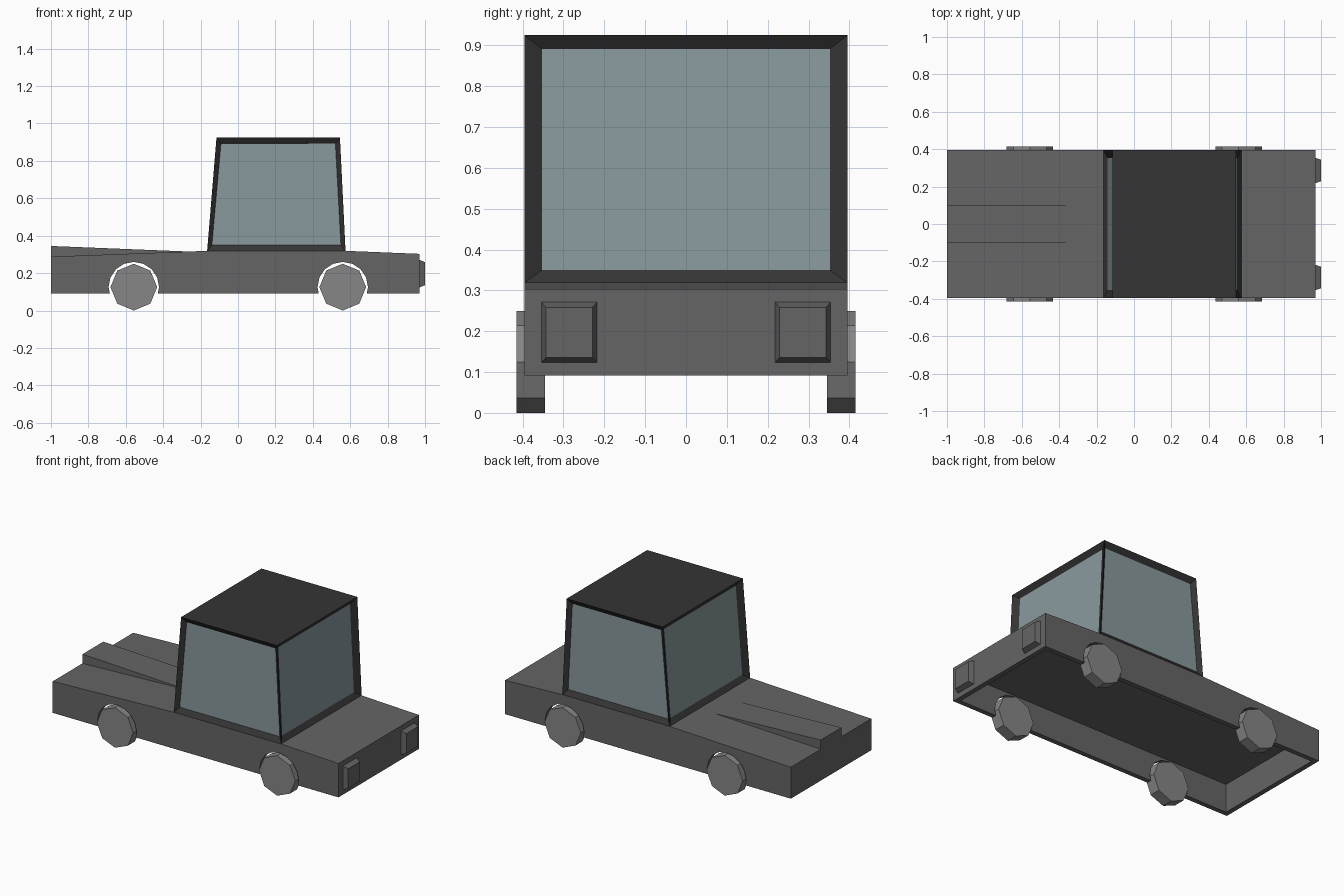
import bpy, bmesh, math
from mathutils import Matrix, Vector

if "Cube" in bpy.data.objects:
    bpy.data.objects.remove(bpy.data.objects["Cube"])


def material(name, rgb):
    m = bpy.data.materials.new(name)
    m.diffuse_color = (*rgb, 1)
    m.use_nodes = True
    m.node_tree.nodes["Principled BSDF"].inputs["Base Color"].default_value = m.diffuse_color
    return m


PAINT = material("grey_paint", (0.13, 0.13, 0.13))
DARK = material("dark_frame", (0.035, 0.035, 0.035))
RUBBER = material("wheel_grey", (0.24, 0.24, 0.24))
GLASS = material("glass", (0.25, 0.32, 0.34))


def finish(bm, name, *mats):
    bmesh.ops.recalc_face_normals(bm, faces=bm.faces)
    me = bpy.data.meshes.new(name)
    bm.to_mesh(me)
    bm.free()
    ob = bpy.data.objects.new(name, me)
    bpy.context.collection.objects.link(ob)
    for m in mats:
        me.materials.append(m)
    return ob


def extrude_profile(points, half_width):
    """Side profile (x, z) extruded symmetrically along y."""
    bm = bmesh.new()
    face = bm.faces.new([bm.verts.new((x, -half_width, z)) for x, z in points])
    new = bmesh.ops.extrude_face_region(bm, geom=[face])["geom"]
    verts = [v for v in new if isinstance(v, bmesh.types.BMVert)]
    bmesh.ops.translate(bm, verts=verts, vec=(0, 2 * half_width, 0))
    bmesh.ops.recalc_face_normals(bm, faces=bm.faces)
    return bm


def disc(x, y, z, radius, width, sides, turn=0):
    """Prism with its axis along y."""
    bm = bmesh.new()
    mat = (Matrix.Translation((x, y, z)) @ Matrix.Rotation(math.pi / 2, 4, 'X')
           @ Matrix.Rotation(turn, 4, 'Z'))
    bmesh.ops.create_cone(bm, cap_ends=True, segments=sides, radius1=radius,
                          radius2=radius, depth=width, matrix=mat)
    return bm


def cut(target, cutter):
    cutter.hide_render = True
    cutter.hide_viewport = True
    mod = target.modifiers.new("cut", 'BOOLEAN')
    mod.operation = 'DIFFERENCE'
    mod.solver = 'EXACT'
    mod.object = cutter


HALF = 0.396
AXLES = (-0.557, 0.56)

# Body shell, open underneath
body = finish(extrude_profile([(-1, 0.092), (0.97, 0.092), (0.97, 0.303), (0.575, 0.319),
                               (-0.165, 0.319), (-1, 0.288)], HALF), "body", PAINT)
cut(body, finish(extrude_profile([(-0.97, 0), (0.94, 0), (0.94, 0.268), (-0.97, 0.268)],
                                 HALF - 0.03), "hollow_cutter", PAINT))

# Wheels and arches
for i, x in enumerate(AXLES):
    end = ("front", "rear")[i]
    cut(body, finish(disc(x, 0, 0.125, 0.135, 1.0, 16), end + "_arch_cutter", PAINT))
    for side, sy in (("right", -1), ("left", 1)):
        finish(disc(x, sy * 0.38, 0.125, 0.125, 0.07, 8), f"{end}_{side}_wheel", RUBBER)

# Raised wedge on the hood
finish(extrude_profile([(-1, 0.28), (-0.28, 0.308), (-0.28, 0.316), (-1, 0.345)], 0.102),
       "hood_ridge", PAINT)

# Cabin with four recessed windows
bm = extrude_profile([(-0.165, 0.318), (0.575, 0.318), (0.545, 0.925), (-0.115, 0.925)], HALF)
windows = [f for f in bm.faces if abs(f.normal.z) < 0.5]
bmesh.ops.inset_individual(bm, faces=windows, thickness=0.046, depth=-0.022)
for f in windows:
    f.material_index = 1
    c = f.calc_center_median()
    faces_side = abs(f.normal.y) > 0.5
    scale = (1.025, 1, 1) if faces_side else (1, 0.97, 1)
    bmesh.ops.scale(bm, verts=f.verts, vec=scale, space=Matrix.Translation(-c))
finish(bm, "cabin", DARK, GLASS)

# Tail lights, tapering outwards
for side, sy in (("right", -1), ("left", 1)):
    bm = bmesh.new()
    bmesh.ops.create_cube(bm, size=1, matrix=Matrix.Translation((0.98, sy * 0.286, 0.197))
                          @ Matrix.Diagonal((0.04, 0.143, 0.156, 1)))
    outer = [v for v in bm.verts if v.co.x > 0.98]
    bmesh.ops.scale(bm, verts=outer, vec=(1, 0.8, 0.79),
                    space=Matrix.Translation(-Vector((0.98, sy * 0.286, 0.197))))
    finish(bm, side + "_tail_light", PAINT)
